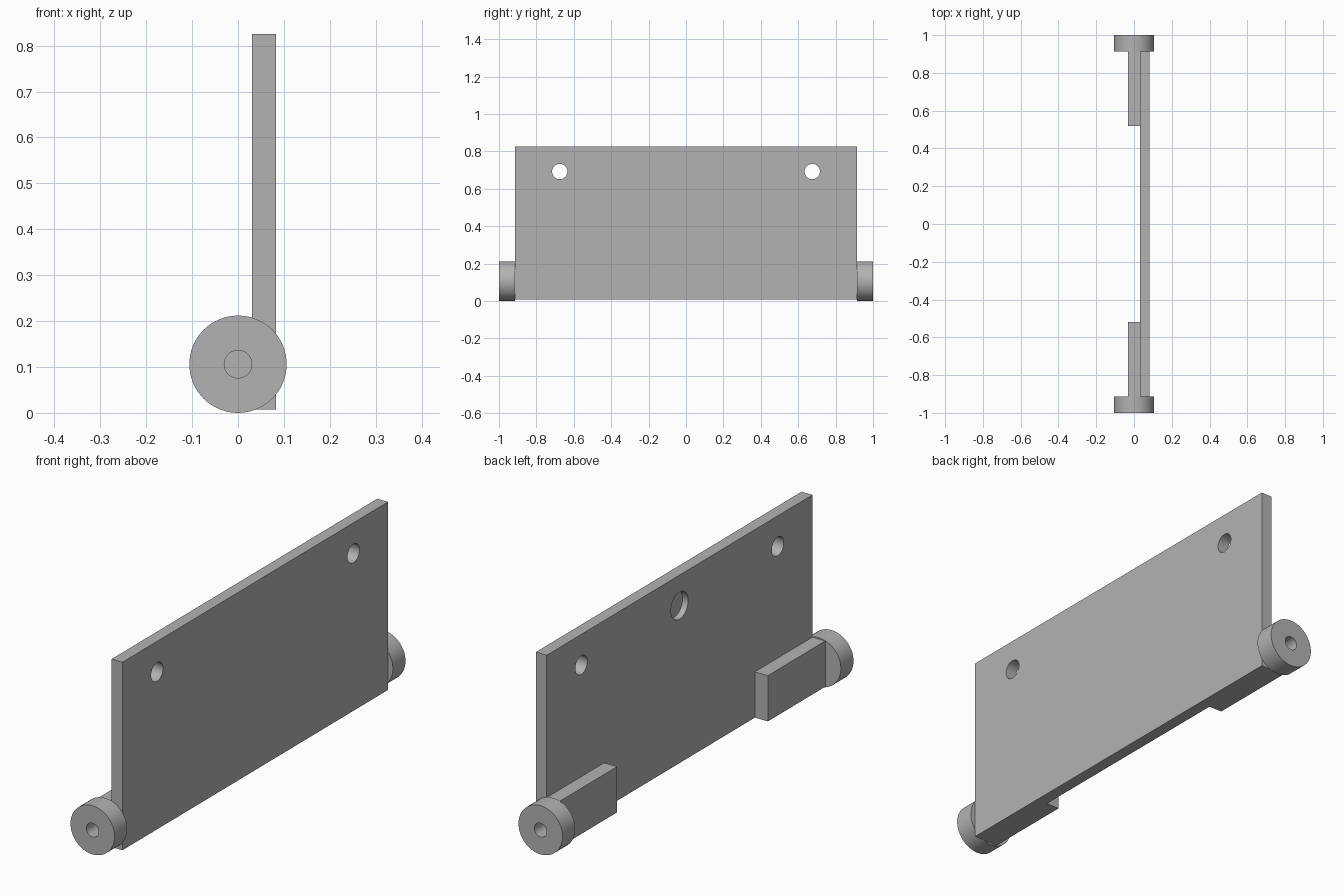
import bpy
import math
from mathutils import Vector

cube = bpy.data.objects.get("Cube")
if cube:
    bpy.data.objects.remove(cube, do_unlink=True)

grey = bpy.data.materials.new("plain grey")
grey.use_nodes = True
colour = (0.45, 0.45, 0.45, 1)
grey.diffuse_color = colour
grey.node_tree.nodes["Principled BSDF"].inputs["Base Color"].default_value = colour

PLATE_X0, PLATE_X1 = 0.031, 0.083
END_Y = 0.913
BASE_Z = 0.007
AXLE_Z, ROLLER_R, BORE_R = 0.106, 0.106, 0.03
HOLE_Z = 0.692


def box(name, low, high):
    low, high = Vector(low), Vector(high)
    bpy.ops.mesh.primitive_cube_add(size=1, location=(low + high) / 2)
    ob = bpy.context.object
    ob.name = name
    ob.scale = high - low
    bpy.ops.object.transform_apply(location=False, rotation=False, scale=True)
    ob.data.materials.append(grey)
    return ob


def cylinder(name, radius, start, end):
    """Cylinder between two points."""
    start, end = Vector(start), Vector(end)
    axis = end - start
    bpy.ops.mesh.primitive_cylinder_add(
        vertices=64, radius=radius, depth=axis.length,
        location=(start + end) / 2,
        rotation=axis.to_track_quat('Z', 'Y').to_euler())
    ob = bpy.context.object
    ob.name = name
    ob.data.materials.append(grey)
    return ob


def cut(target, cutter):
    """Subtract the cutter, then discard it."""
    cutter.hide_render = True
    mod = target.modifiers.new("cut", 'BOOLEAN')
    mod.operation = 'DIFFERENCE'
    mod.solver = 'EXACT'
    mod.object = cutter
    bpy.ops.object.select_all(action='DESELECT')
    target.select_set(True)
    bpy.context.view_layer.objects.active = target
    bpy.ops.object.modifier_apply(modifier=mod.name)
    bpy.data.objects.remove(cutter, do_unlink=True)


def smooth(ob):
    bpy.ops.object.select_all(action='DESELECT')
    ob.select_set(True)
    bpy.context.view_layer.objects.active = ob
    bpy.ops.object.shade_smooth_by_angle(angle=math.radians(30))


# Upright plate with two through holes and a blind recess on the -x side
plate = box("plate", (PLATE_X0, -END_Y, BASE_Z), (PLATE_X1, END_Y, 0.825))
for y in (-0.675, 0.675):
    cut(plate, cylinder("hole_cutter", 0.041, (-0.1, y, HOLE_Z), (0.2, y, HOLE_Z)))
cut(plate, cylinder("recess_cutter", 0.059, (-0.1, 0, HOLE_Z), (0.058, 0, HOLE_Z)))
smooth(plate)

# Mounting block and bored roller at each end
for side, end in ((-1, "front"), (1, "back")):
    y0, y1 = sorted((side * 0.518, side * END_Y))
    box(end + "_block", (-PLATE_X0, y0, BASE_Z), (PLATE_X0, y1, 0.206))
    roller = cylinder(end + "_roller", ROLLER_R,
                      (0, side * END_Y, AXLE_Z), (0, side, AXLE_Z))
    cut(roller, cylinder("bore_cutter", BORE_R,
                         (0, side * 0.8, AXLE_Z), (0, side * 1.1, AXLE_Z)))
    smooth(roller)
